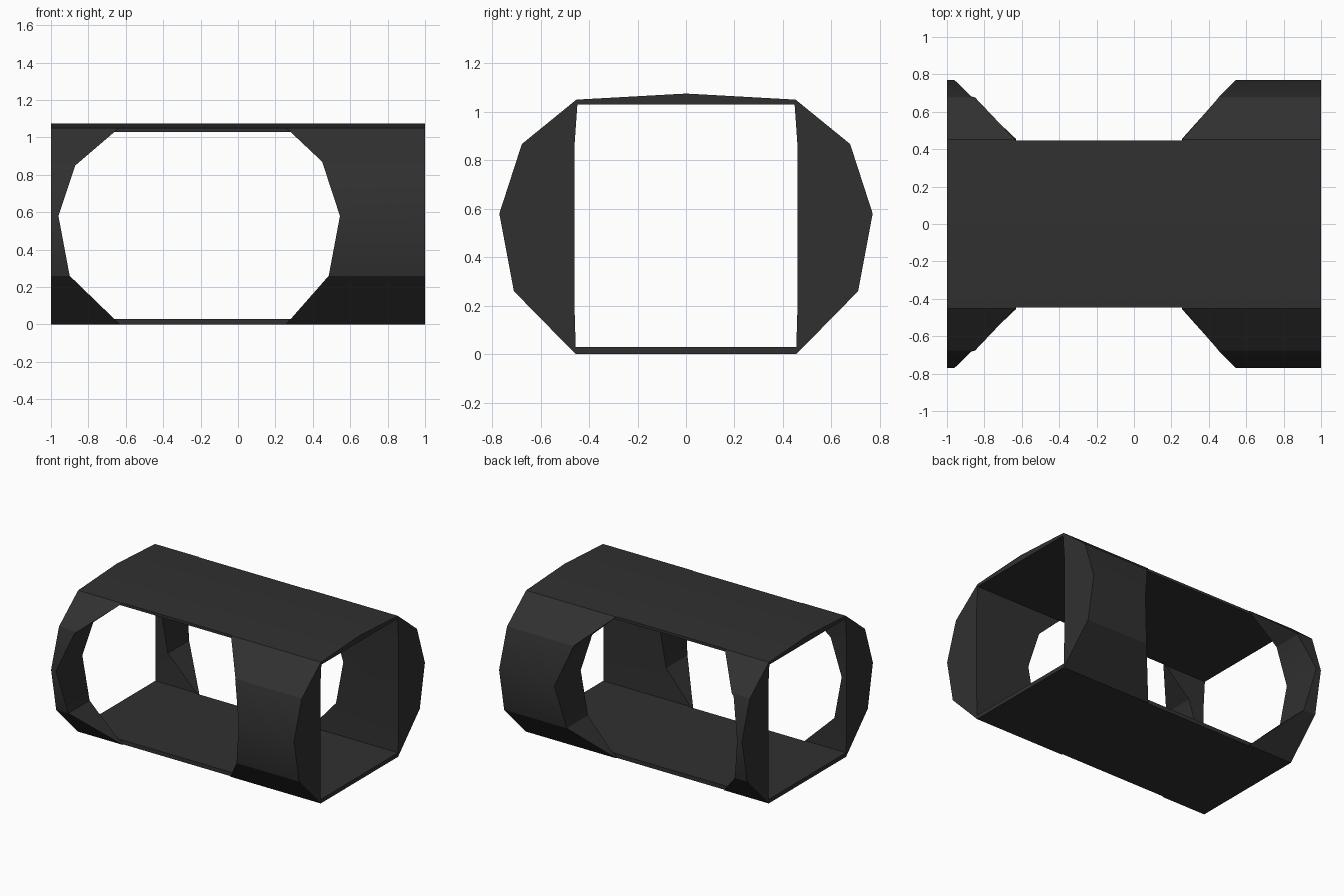
import bpy
import bmesh
import math

if "Cube" in bpy.data.objects:
    bpy.data.objects.remove(bpy.data.objects["Cube"], do_unlink=True)

charcoal = bpy.data.materials.new("charcoal")
charcoal.use_nodes = True
colour = (0.03, 0.03, 0.03, 1)
charcoal.diffuse_color = colour
charcoal.node_tree.nodes["Principled BSDF"].inputs["Base Color"].default_value = colour


def prism(name, profile, axis, start, end):
    """Extrude a closed profile along x or y; profile pairs are (other axis, z)."""
    def place(a, z, depth):
        return (depth, a, z) if axis == "x" else (a, depth, z)

    bm = bmesh.new()
    face = bm.faces.new([bm.verts.new(place(a, z, start)) for a, z in profile])
    extruded = bmesh.ops.extrude_face_region(bm, geom=[face], use_keep_orig=True)["geom"]
    for v in extruded:
        if isinstance(v, bmesh.types.BMVert):
            if axis == "x":
                v.co.x = end
            else:
                v.co.y = end
    bmesh.ops.recalc_face_normals(bm, faces=bm.faces)
    mesh = bpy.data.meshes.new(name)
    bm.to_mesh(mesh)
    bm.free()
    mesh.materials.append(charcoal)
    obj = bpy.data.objects.new(name, mesh)
    bpy.context.collection.objects.link(obj)
    return obj


def mirrored(half):
    return half + [(-y, z) for y, z in reversed(half) if y > 0]


def carve(target, cutter):
    cutter.hide_render = True
    mod = target.modifiers.new("cut", "BOOLEAN")
    mod.operation = "DIFFERENCE"
    mod.solver = "EXACT"
    mod.object = cutter
    bpy.ops.object.select_all(action="DESELECT")
    bpy.context.view_layer.objects.active = target
    target.select_set(True)
    bpy.ops.object.modifier_apply(modifier=mod.name)
    bpy.data.objects.remove(cutter, do_unlink=True)


# Faceted outer shell with a shallow roof ridge
shell = prism("tunnel_shell", mirrored([
    (0, 1.075), (0.452, 1.05), (0.677, 0.867), (0.77, 0.58), (0.71, 0.26), (0.455, 0)]),
    "x", -1, 1)

# Tunnel through the full length
carve(shell, prism("tunnel_cutter", mirrored([
    (0.448, 1.03), (0.46, 0.86), (0.46, 0.2), (0.455, 0.03)]), "x", -1.2, 1.2))

# Large window in each side wall, leaving the roof and floor slabs
window = [(0.2, 1.1), (0.28, 1.03), (0.45, 0.87), (0.545, 0.58), (0.485, 0.26),
          (0.23, -0.03), (-0.6, -0.03), (-0.9, 0.26), (-0.96, 0.58),
          (-0.87, 0.85), (-0.66, 1.03), (-0.58, 1.1)]
for side in (-1, 1):
    carve(shell, prism("window_cutter", window, "y", side * 0.447, side * 1.0))

bpy.ops.object.shade_smooth_by_angle(angle=math.radians(30))
